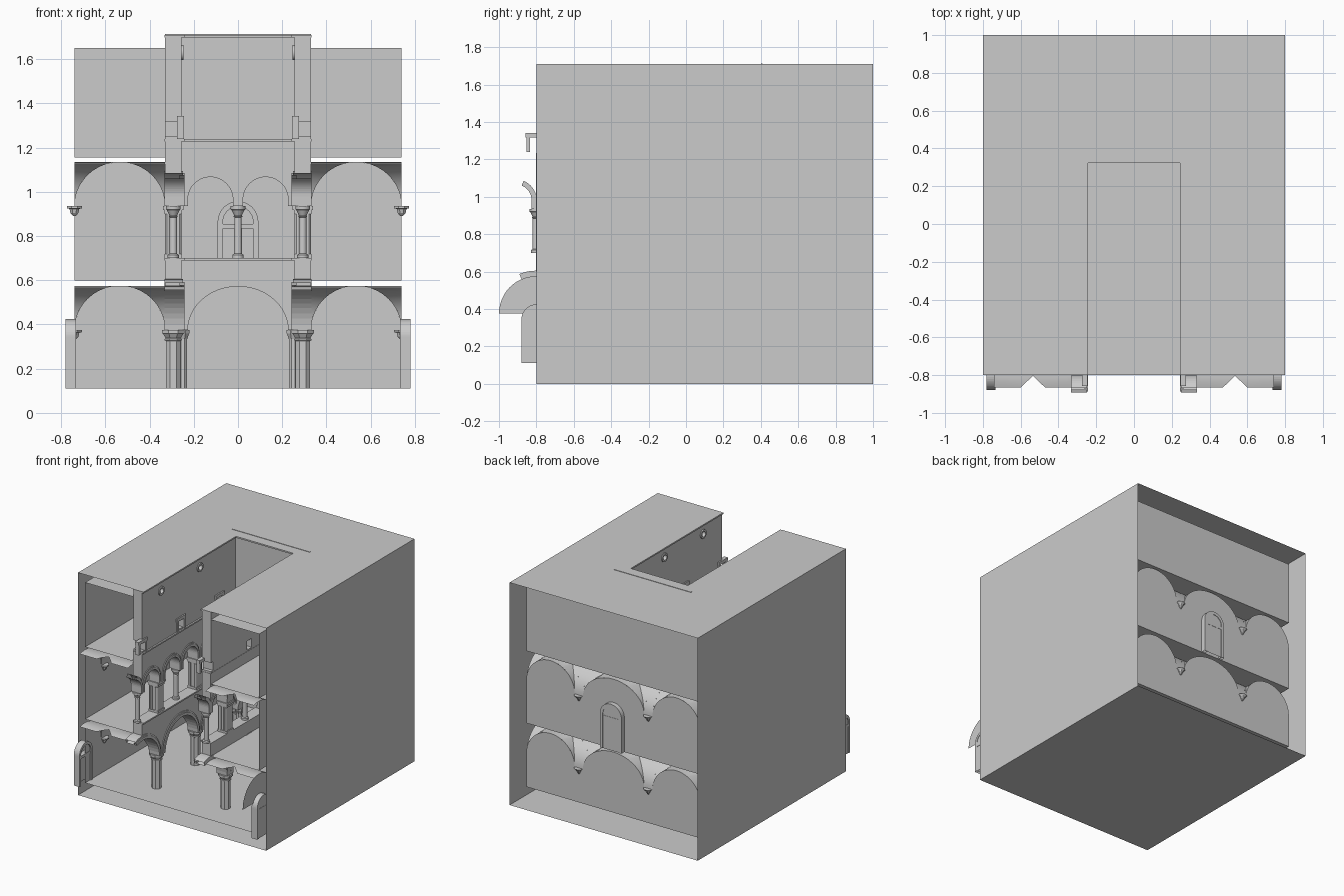
import bpy, bmesh
from math import sin, cos, pi

if "Cube" in bpy.data.objects:
    bpy.data.objects.remove(bpy.data.objects["Cube"])

XI, XO, YB, Y0 = 0.33, 0.74, 0.88, -0.803      # gallery faces, back wall, cut front
XC, YC, D, R = 0.255, 0.335, 0.075, 0.2        # court faces, arcade depth, vault rise
COLS = [-0.57, -0.10, 0.37]                    # side arcade axes
BAYS = [-0.803, -0.335, 0.135]                 # side bay centres


def mesh(name, polys, smooth=False):
    bm = bmesh.new()
    for p in polys:
        bm.faces.new([bm.verts.new(v) for v in p])
    bmesh.ops.remove_doubles(bm, verts=bm.verts, dist=1e-5)
    bmesh.ops.dissolve_degenerate(bm, edges=bm.edges, dist=1e-5)
    bmesh.ops.recalc_face_normals(bm, faces=bm.faces)
    me = bpy.data.meshes.new(name)
    bm.to_mesh(me)
    bm.free()
    ob = bpy.data.objects.new(name, me)
    bpy.context.collection.objects.link(ob)
    if smooth:
        bpy.ops.object.select_all(action='DESELECT')
        bpy.context.view_layer.objects.active = ob
        ob.select_set(True)
        bpy.ops.object.shade_smooth_by_angle()
    return ob


def flat(x0, x1, y0, y1, z):
    return [(x0, y0, z), (x1, y0, z), (x1, y1, z), (x0, y1, z)]


def box(name, x0, x1, y0, y1, z0, z1):
    q = [flat(x0, x1, y0, y1, z) for z in (z0, z1)]
    q += [[q[0][i], q[0][(i + 1) % 4], q[1][(i + 1) % 4], q[1][i]] for i in range(4)]
    return mesh(name, q)


def lathe(name, x, y, prof, n, smooth=False):
    ring = [[(x + r * cos(2 * pi * (i + .5) / n), y + r * sin(2 * pi * (i + .5) / n), z)
             for i in range(n)] for r, z in prof]
    q = [ring[0], ring[-1]]
    for a, b in zip(ring, ring[1:]):
        q += [[a[i], a[(i + 1) % n], b[(i + 1) % n], b[i]] for i in range(n)]
    return mesh(name, q, smooth)


def arc(c, w, h, z, stilt=0, n=24):
    pts = [(c - w * cos(pi * i / n), z + stilt + h * sin(pi * i / n)) for i in range(n + 1)]
    return [(c - w, z)] + pts + [(c + w, z)] if stilt else pts


def boundary(s0, s1, z, arches):
    pts = [(s0, z)] if arches[0][0] - arches[0][1] > s0 + 1e-4 else []
    for a in arches:
        pts += [p for p in arc(a[0], a[1], a[2], z, *a[3:]) if p[0] >= s0 - 1e-5]
    return pts + [(s1, z)]


def lunette_wall(name, P, s0, s1, z0, z, arches):
    b = boundary(s0, s1, z, arches)
    mesh(name, [[P(p[0], 0, z0), P(q[0], 0, z0), P(q[0], 0, q[1]), P(p[0], 0, p[1])]
                for p, q in zip(b, b[1:]) if abs(p[0] - q[0]) > 1e-5])


def arcade(name, P, s0, s1, ztop, z, arches, t, dep=D):
    b = boundary(s0, s1, z, arches)
    q = []
    for (s, u), (e, v) in zip(b, b[1:]):
        q.append([P(s, 0, u), P(e, 0, v), P(e, dep, v), P(s, dep, u)])
        if abs(s - e) > 1e-5:
            q += [[P(s, d, u), P(e, d, v), P(e, d, ztop), P(s, d, ztop)] for d in (0, dep)]
            q.append([P(s, 0, ztop), P(e, 0, ztop), P(e, dep, ztop), P(s, dep, ztop)])
    for s, u in (b[0], b[-1]):
        q.append([P(s, 0, u), P(s, dep, u), P(s, dep, ztop), P(s, 0, ztop)])
    mesh(name, q)
    # stepped archivolts, running slightly past the cut front
    for a in arches + ([(2 * s0 - arches[0][0],) + arches[0][1:]] if s0 == Y0 else []):
        for k, (ti, proud) in enumerate(((t, .006), (t * .6, .012))):
            st = a[3] if len(a) > 3 else 0
            inn = arc(a[0], a[1] - .003, a[2] - .003, z, st)
            out = arc(a[0], a[1] + ti, a[2] + ti, z, st)
            q, far = [], dep + .003 if k == 0 else .01
            io = [(i, o) for i, o in zip(inn, out) if i[0] > -.882 and o[0] > -.9]
            for (i, o), (j, p) in zip(io, io[1:]):
                for A, B in ((i, j), (o, p)):
                    q.append([P(A[0], -proud, A[1]), P(B[0], -proud, B[1]),
                              P(B[0], far, B[1]), P(A[0], far, A[1])])
                q += [[P(i[0], d, i[1]), P(j[0], d, j[1]), P(p[0], d, p[1]), P(o[0], d, o[1])]
                      for d in (-proud, far)]
            if q:
                mesh("archivolt", q)


def vault(x0, x1, y0, y1, z, front=False, n=20):
    cx, cy, a, b = (x0 + x1) / 2, (y0 + y1) / 2, (x1 - x0) / 2, (y1 - y0) / 2
    q = []
    T = [-pi / 2 + pi * i / n for i in range(n + 1)]
    for s, t in zip(T, T[1:]):
        u, v = sin(s), sin(t)
        zu, zv = z + R * cos(s), z + R * cos(t)
        for k in (-1, 1):
            if not front or u > -.32:
                q.append([(cx + k * a * abs(u), cy + b * u, zu), (cx + k * a, cy + b * u, zu),
                          (cx + k * a, cy + b * v, zv), (cx + k * a * abs(v), cy + b * v, zv)])
            if not front or k > 0:
                q.append([(cx + a * u, cy + k * b * abs(u), zu), (cx + a * u, cy + k * b, zu),
                          (cx + a * v, cy + k * b, zv), (cx + a * v, cy + k * b * abs(v), zv)])
    mesh("groin_vault", q, True)


def band(P, c, w, d0, d1, z):
    b = arc(c, w, R, z)
    mesh("vault_band", [[P(p[0], d0, p[1]), P(q[0], d0, q[1]), P(q[0], d1, q[1]), P(p[0], d1, p[1])]
                        for p, q in zip(b, b[1:])], True)


def side(k, x):
    return lambda s, d, z: (k * (x + d), s, z)


def back(y):
    return lambda s, d, z: (s, y + d, z)


# outer shell: open front and back
mesh("outer_shell", [flat(-.8, .8, -.8, 1, 0)]
     + [[(x, -.8, 0), (x, 1, 0), (x, 1, 1.71), (x, -.8, 1.71)] for x in (-.8, .8)]
     + [flat(-.8, -XC, -.8, YC, 1.71), flat(XC, .8, -.8, YC, 1.71), flat(-.8, .8, YC, 1, 1.71)])
mesh("ground_floor", [flat(-XO, XO, -.8, YB, .11)])
for z in (.6, 1.155, 1.65):
    mesh("gallery_slab", [flat(-XO, -XI, -.8, YB, z), flat(XI, XO, -.8, YB, z),
                          flat(-XI, XI, .41, YB, z)])
mesh("top_storey_wall", [[(-XO, YB, 1.155), (XO, YB, 1.155), (XO, YB, 1.65), (-XO, YB, 1.65)]]
     + [[(x, -.8, 1.155), (x, YB, 1.155), (x, YB, 1.65), (x, -.8, 1.65)] for x in (-XO, XO)])

# vaulted galleries on two storeys
for z0, z in ((.11, .375), (.6, .935)):
    lunette_wall("back_wall", back(YB), -XO, XO, z0, z,
                 [(-.535, .205, R), (0, .26, R), (.535, .205, R)])
    vault(-.26, .26, .41, YB, z)
    for k in (-1, 1):
        lunette_wall("side_wall", side(k, XO), Y0, YB, z0, z,
                     [(c, .2, R) for c in BAYS] + [(.645, .235, R)])
        xa, xb = sorted((k * XI, k * XO))
        for c in BAYS:
            vault(xa, xb, c - .2, c + .2, z, c == BAYS[0])
        vault(xa, xb, .41, YB, z)
        for y in COLS:
            band(back(y), k * .535, .205, -.035, .04, z)
            lathe("corbel", k * XO, y, [(.006, z - .045), (.02, z - .03), (.024, z - .012),
                                        (.036, z - .01), (.036, z)], 8)
        band(side(k, .26), .645, .235, 0, .07, z)
        lathe("corbel", k * .295, YB, [(.006, z - .045), (.024, z - .012), (.036, z)], 8)

# lower and upper arcades, octagonal columns, piers and colonnettes
UP = lambda c, w: (c, w, w, .135 - w)
COL = [(.036, .11), (.036, .325), (.042, .328), (.042, .335), (.037, .338),
       (.05, .358), (.054, .36), (.054, .375)]
CNT = [(.026, .7), (.026, .715), (.018, .72), (.017, .885), (.021, .888), (.018, .894),
       (.03, .918), (.034, .92), (.034, .935)]


def pier(x, y):
    for h, z0, z1 in ((.04, .7, .718), (.034, .718, .9), (.04, .9, .918), (.046, .918, .935)):
        box("upper_pier", x - h, x + h, y - h, y + h, z0, z1)
    for dx in (-.024, .024):
        lathe("pier_shaft", x + dx, y - .034, [(.013, .718), (.013, .9)], 12, True)


arcade("back_lower_arcade", back(YC), -XI, XI, .7, .375, [(0, .23, R)], .03)
arcade("back_upper_arcade", back(YC), -XI, XI, 1.235, .935, [UP(-.125, .105), UP(.125, .105)], .025)
lathe("colonnette", 0, .37, CNT, 16, True)
for k in (-1, 1):
    arcade("side_lower_arcade", side(k, XC), Y0, YC + D, .7, .375, [(c, .2, R) for c in BAYS], .03)
    arcade("side_upper_arcade", side(k, XC), Y0, YC + D, 1.235, .935,
           [UP(c + o, .09) for c in BAYS for o in (-.109, .109) if c + o > Y0], .024)
    for y in COLS:
        lathe("lower_column", k * .293, y, COL, 8)
        pier(k * .293, y)
    lathe("corner_shaft", k * .25, .37, [(.022, .11), (.022, .335), (.032, .36), (.032, .375)], 8)
    for y in BAYS:
        lathe("colonnette", k * .293, y, CNT, 16, True)
    # court cornices along the sides
    for z in (.69, 1.228, 1.698):
        xs = sorted((k * (XC - .012), k * (XI + .002)))
        box("side_cornice", xs[0], xs[1], -.8, .41, z, z + .011)
for z in (.69, 1.228, 1.698):
    box("back_cornice", -XI, XI, YC - .012, .41, z, z + .011)

# top storey court walls with square windows and oculi
box("back_court_wall", -XC, XC, YC, .40, 1.235, 1.709)
box("back_gallery_wall", -XI, XI, .40, .41, 1.135, 1.713)
for k in (-1, 1):
    xs = sorted((k * XC, k * XI))
    wall = box("side_court_wall", xs[0], xs[1], -.8, .41, 1.235, 1.709)
    cuts = []
    for y in BAYS:
        cuts.append(box("window_cutter", xs[0] - .03, xs[1] + .03, y - .03, y + .03, 1.25, 1.318))
        fx = sorted((k * (XC - .01), k * (XC + .02)))
        for a, b, z0, z1 in ((-.05, -.03, 1.24, 1.32), (.03, .05, 1.24, 1.32),
                             (-.055, .055, 1.318, 1.342)):
            box("window_frame", fx[0], fx[1], y + a, y + b, z0, z1)
    for y in COLS[:2]:
        def rng(r, x):
            return [(k * x, y + r * cos(pi * i / 12), 1.63 + r * sin(pi * i / 12)) for i in range(24)]
        L = [rng(.021, XI + .03), rng(.021, XC - .03)]
        cuts.append(mesh("oculus_cutter", L + [[L[0][i - 1], L[0][i], L[1][i], L[1][i - 1]]
                                               for i in range(24)]))
        L = [rng(.02, XC + .03), rng(.02, XC - .008), rng(.034, XC - .008), rng(.034, XC + .01)]
        mesh("oculus_frame", [[A[i - 1], A[i], B[i], B[i - 1]] for A, B in zip(L, L[1:])
                              for i in range(24)], True)
    for c in cuts:
        m = wall.modifiers.new("opening", 'BOOLEAN')
        m.operation, m.object, m.solver = 'DIFFERENCE', c, 'EXACT'
        c.hide_render = True
        c.hide_set(True)


# arched doors: jambs, ring, lintel and leaf
def door(P, c, w, z0, zs, t, d0, d1):
    inn = [(c - w, z0)] + arc(c, w, w, zs) + [(c + w, z0)]
    out = [(c - w - t, z0)] + arc(c, w + t, w + t, zs) + [(c + w + t, z0)]
    q = []
    for i, j, o, p in zip(inn, inn[1:], out, out[1:]):
        q += [[P(i[0], d, i[1]), P(j[0], d, j[1]), P(p[0], d, p[1]), P(o[0], d, o[1])] for d in (d0, d1)]
        q += [[P(A[0], d0, A[1]), P(B[0], d0, B[1]), P(B[0], d1, B[1]), P(A[0], d1, A[1])]
              for A, B in ((i, j), (o, p))]
    mesh("door_surround", q)
    mesh("door_leaf", [[P(s, d1 - .004, z) for s, z in inn]])
    a, b = P(c - w, d0 + .005, zs - .03), P(c + w, d1 - .002, zs - .01)
    (x0, x1), (y0, y1) = sorted((a[0], b[0])), sorted((a[1], b[1]))
    box("door_lintel", x0, x1, y0, y1, a[2], b[2])


door(back(YB), 0, .068, .6, .865, .024, -.012, .035)
for k in (-1, 1):
    door(side(k, XO), -.8, .06, .11, .345, .02, -.008, .04)

# lunette panel left standing past the cut on the right wall
mesh("lunette_panel", [[(XO, Y0, .375)] + [(XO, p[0], p[1]) for p in arc(Y0, .197, R, .375)[:13]]])
